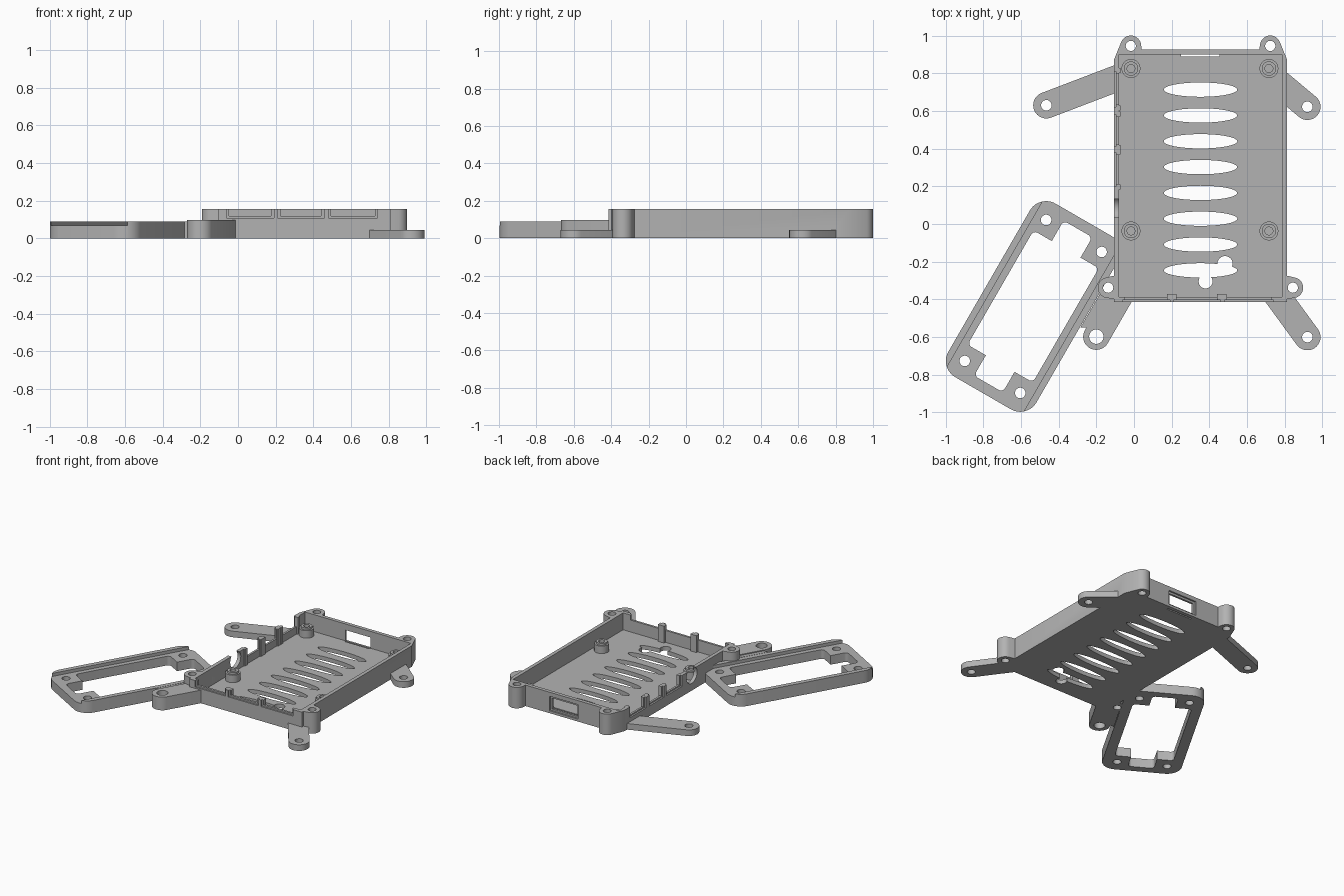
import bpy, bmesh, math
from mathutils import Vector, geometry

if "Cube" in bpy.data.objects:
    bpy.data.objects.remove(bpy.data.objects["Cube"], do_unlink=True)

grey = bpy.data.materials.new("matte grey")
grey.use_nodes = True
grey.diffuse_color = (0.45, 0.45, 0.45, 1)
grey.node_tree.nodes["Principled BSDF"].inputs["Base Color"].default_value = grey.diffuse_color


def circle(x, y, rx, ry=None, n=32):
    ry = rx if ry is None else ry
    return [Vector((x + rx * math.cos(i * math.tau / n), y + ry * math.sin(i * math.tau / n)))
            for i in range(n)]


def prism(name, points, z0, z1):
    """Upright solid over the convex outline of the points."""
    ring = [points[i] for i in geometry.convex_hull_2d(points)]
    bm = bmesh.new()
    face = bm.faces.new([bm.verts.new((p[0], p[1], z0)) for p in ring])
    top = bmesh.ops.extrude_face_region(bm, geom=[face])["geom"]
    bmesh.ops.translate(bm, vec=(0, 0, z1 - z0),
                        verts=[v for v in top if isinstance(v, bmesh.types.BMVert)])
    bmesh.ops.recalc_face_normals(bm, faces=bm.faces)
    mesh = bpy.data.meshes.new(name)
    bm.to_mesh(mesh)
    bm.free()
    mesh.materials.append(grey)
    ob = bpy.data.objects.new(name, mesh)
    bpy.context.collection.objects.link(ob)
    return ob


def box(name, x0, x1, y0, y1, z0, z1):
    return prism(name, [Vector(p) for p in ((x0, y0), (x1, y0), (x1, y1), (x0, y1))], z0, z1)


def combine(ob, tool, operation="DIFFERENCE", keep=False):
    mod = ob.modifiers.new("combine", "BOOLEAN")
    mod.operation, mod.object, mod.solver = operation, tool, "EXACT"
    graph = bpy.context.evaluated_depsgraph_get()
    mesh = bpy.data.meshes.new_from_object(ob.evaluated_get(graph))
    ob.modifiers.clear()
    ob.data = mesh
    if not keep:
        bpy.data.objects.remove(tool, do_unlink=True)


def drill(ob, x, y, r, z0=-0.1, z1=0.3):
    combine(ob, prism("cutter", circle(x, y, r), z0, z1))


def link(x, y, r, points):
    return circle(x, y, r) + [Vector(p) for p in points]


H, FLOOR = 0.155, 0.03
X0, X1, Y0, Y1 = -0.107, 0.813, -0.415, 0.926
WALL = 0.027
MID = (X0 + X1) / 2

# Tray block
tray = box("tray", X0, X1, Y0, Y1, 0, H)
for x, s in ((X0, 1), (X1, -1)):
    # Clip the back corners
    combine(tray, prism("cutter", [Vector((x - s * 0.01, Y1 + 0.01)), Vector((x - s * 0.01, 0.87)),
                                   Vector((x, 0.87)), Vector((x + s * 0.03, Y1 + 0.01))], -0.1, 0.3))

# Screw ears on the corners
ears = []
for x, s in ((X0, 1), (X1, -1)):
    back = (x + s * 0.09, 0.945)
    front = (x - s * 0.03, -0.338)
    ears += [back, front]
    shapes = (link(*back, 0.055, [(x, 0.87), (x + s * 0.15, 0.91)]),
              link(*front, 0.055, [(x + s * 0.02, -0.27), (x + s * 0.02, -0.4)]))
    for pts in shapes:
        combine(tray, prism("ear", pts, 0, H), "UNION")

# Mounting arms: tip, reach into the tray, height, hole radius
arms = [((-0.465, 0.63), (0.38, 0.145), 0.045, 0.028),
        ((0.92, 0.622), (-0.155, 0.13), 0.045, 0.028),
        ((0.92, -0.6), (-0.19, 0.26), 0.045, 0.028),
        ((-0.2, -0.598), (0.16, 0.277), 0.097, 0.038)]
for tip, reach, height, hole in arms:
    root = (tip[0] + reach[0], tip[1] + reach[1])
    combine(tray, prism("arm", circle(*tip, 0.07) + circle(*root, 0.07), 0, height), "UNION")
web = [(-0.285, -0.55), (-0.24, -0.55), (-0.08, -0.3), (-0.14, -0.3)]
combine(tray, prism("arm_web", [Vector(p) for p in web], 0, 0.09), "UNION")

# Hollow the tray
cavity = box("cavity_cutter", X0 + WALL, X1 - WALL, Y0 + WALL, Y1 - WALL, FLOOR, 0.4)
cavity.hide_render = True
combine(tray, cavity, keep=True)

# Holes
for x, y in ears:
    drill(tray, x, y, 0.027)
for tip, reach, height, hole in arms:
    drill(tray, *tip, hole)

# Floor vents and keyhole
for i in range(8):
    combine(tray, prism("cutter", circle(MID, 0.713 - 0.137 * i, 0.195, 0.038, 48), -0.1, 0.1))
drill(tray, 0.38, -0.305, 0.037, -0.1, 0.1)
drill(tray, 0.483, -0.21, 0.04, -0.1, 0.1)

# Front port notches, recessed outside
for x0, x1 in ((-0.06, 0.19), (0.21, 0.46), (0.48, 0.74)):
    combine(tray, box("cutter", x0, x1, Y0 - 0.02, Y0 + 0.011, 0.107, 0.3))
    combine(tray, box("cutter", x0 + 0.013, x1 - 0.013, Y0 - 0.02, Y0 + 0.04, 0.118, 0.3))
for x in (0.2, 0.465):
    combine(tray, box("post", x - 0.025, x + 0.025, Y0 + 0.015, Y0 + 0.043, FLOOR - 0.01, H), "UNION")

# Side port notches and round socket
for y0, y1 in ((0.62, 0.81), (0.41, 0.58), (0.2, 0.38)):
    combine(tray, box("cutter", X0 - 0.02, X0 + 0.012, y0, y1, 0.075, 0.3))
    combine(tray, box("cutter", X0 - 0.02, X0 + 0.04, y0 + 0.013, y1 - 0.013, 0.085, 0.3))
    for y in (y0 - 0.004, y1 + 0.004):
        combine(tray, box("post", X0 + 0.015, X0 + 0.036, y - 0.014, y + 0.014, FLOOR - 0.01, H), "UNION")
socket = prism("cutter", circle(0, 0, 0.062), -0.05, 0.05)
socket.rotation_euler = (0, math.pi / 2, 0)
socket.location = (X0, 0.085, 0.115)
combine(tray, socket)

# Card window in the back wall
combine(tray, box("cutter", 0.235, 0.47, Y1 - 0.012, Y1 + 0.02, 0.018, 0.125))
combine(tray, box("cutter", 0.25, 0.455, Y1 - 0.04, Y1 + 0.02, FLOOR, 0.11))
combine(tray, box("cutter", 0.25, 0.455, Y1 - 0.038, Y1 - 0.027, -0.1, 0.05))

# Board standoffs with a stepped top
standoffs = []
for x in (-0.016, 0.716):
    for y in (0.825, -0.037):
        post = prism("standoff", circle(x, y, 0.05), FLOOR - 0.01, 0.085)
        combine(post, prism("step", circle(x, y, 0.038), FLOOR - 0.01, 0.1), "UNION")
        drill(post, x, y, 0.021, FLOOR + 0.005)
        standoffs.append(post)

# Side frame, drawn along its own long and short directions
centre = Vector((-0.535, -0.4375))
along, across = Vector((0.5, 0.866)), Vector((0.866, -0.5))


def place(u, v):
    return centre + along * u + across * v


def rounded(half_u, half_v, r):
    return [p for u in (-1, 1) for v in (-1, 1)
            for p in circle(*place(u * (half_u - r), v * (half_v - r)), r)]


frame = prism("side_frame", rounded(0.532, 0.27, 0.1), 0, 0.09)
channel = [place(u, v) for u in (-0.7, 0.7) for v in (-0.235, 0.235)]
combine(frame, prism("cutter", channel, 0.067, 0.3))
combine(frame, prism("cutter", rounded(0.35, 0.2, 0.025), -0.1, 0.3))
combine(frame, prism("cutter", rounded(0.475, 0.088, 0.025), -0.1, 0.3))
for u in (-0.432, 0.432):
    for v in (-0.17, 0.17):
        drill(frame, *place(u, v), 0.028)
combine(frame, cavity)

# Smooth the round walls, keep hard edges
bpy.ops.object.select_all(action="DESELECT")
for ob in [tray, frame] + standoffs:
    ob.select_set(True)
bpy.context.view_layer.objects.active = tray
bpy.ops.object.shade_smooth_by_angle(angle=math.radians(30))
